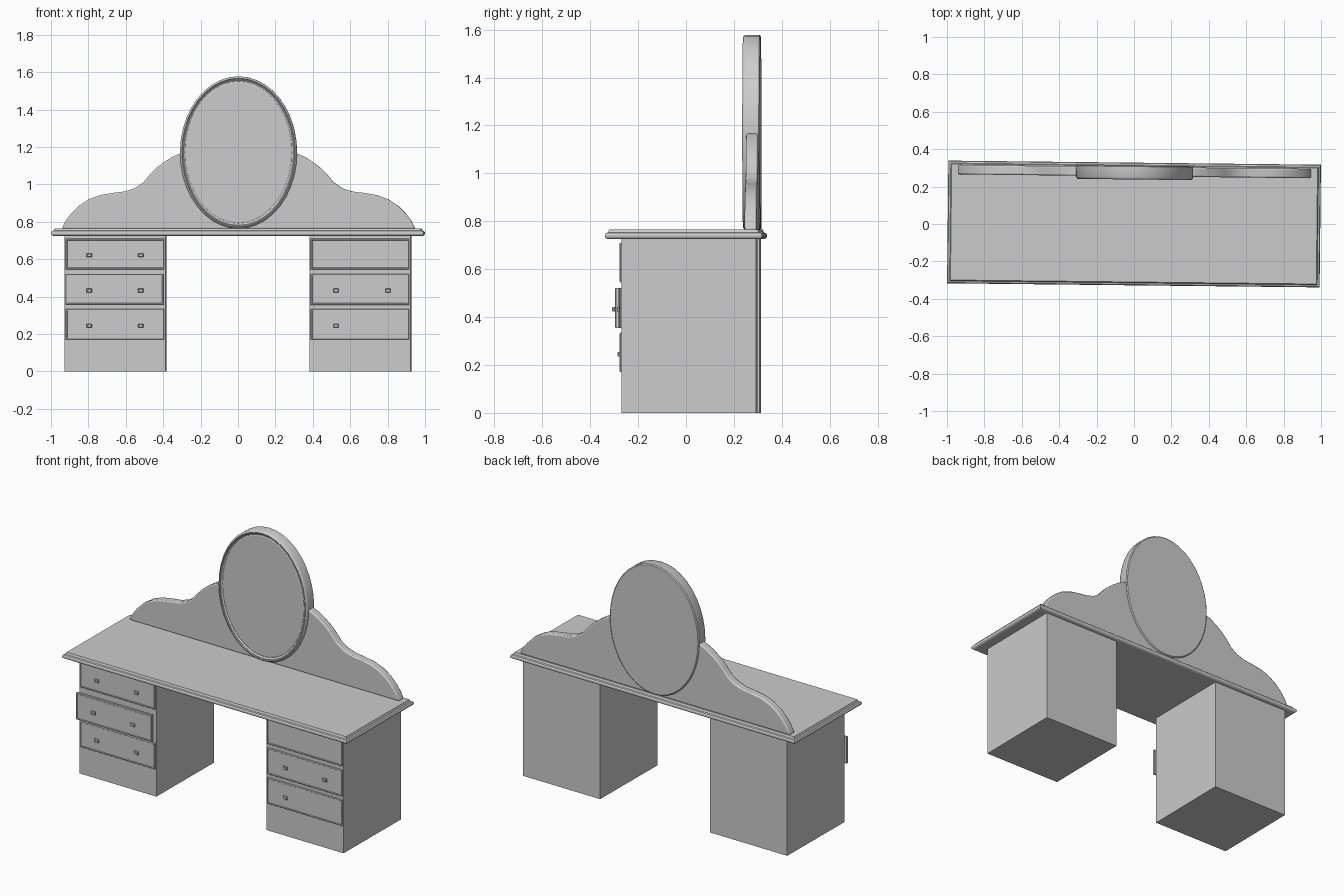
import bpy, bmesh, math

if "Cube" in bpy.data.objects:
    bpy.data.objects.remove(bpy.data.objects["Cube"])

TURN = -0.011  # the whole piece stands very slightly turned


def finish(name, bm, smooth=False, bevel=0.0):
    bmesh.ops.recalc_face_normals(bm, faces=bm.faces[:])
    me = bpy.data.meshes.new(name)
    bm.to_mesh(me)
    bm.free()
    ob = bpy.data.objects.new(name, me)
    bpy.context.collection.objects.link(ob)
    ob.rotation_euler.z = TURN
    if bevel:
        mod = ob.modifiers.new("bevel", 'BEVEL')
        mod.width = bevel
        mod.segments = 2
        mod.limit_method = 'ANGLE'
        mod.angle_limit = math.radians(50)
    if smooth:
        bpy.ops.object.select_all(action='DESELECT')
        ob.select_set(True)
        bpy.context.view_layer.objects.active = ob
        bpy.ops.object.shade_smooth_by_angle(angle=math.radians(30))
    return ob


def loft(name, rings, smooth=False):
    """Skin equal-length closed rings and cap both ends."""
    bm = bmesh.new()
    vr = [[bm.verts.new(p) for p in r] for r in rings]
    for a, b in zip(vr, vr[1:]):
        for i in range(len(a)):
            j = (i + 1) % len(a)
            bm.faces.new((a[i], a[j], b[j], b[i]))
    bm.faces.new(vr[0])
    bm.faces.new(vr[-1])
    return finish(name, bm, smooth)


def rect_xy(hx, hy, z):
    return [(-hx, -hy, z), (hx, -hy, z), (hx, hy, z), (-hx, hy, z)]


def rect_xz(x0, x1, z0, z1, y, inset=0.0):
    i = inset
    return [(x0 + i, y, z0 + i), (x1 - i, y, z0 + i),
            (x1 - i, y, z1 - i), (x0 + i, y, z1 - i)]


# Table top with moulded edge: (inset, height)
edge = [(0.012, 0.725), (0.003, 0.73), (0, 0.736), (0, 0.743),
        (0.004, 0.75), (0.013, 0.753), (0.018, 0.765)]
loft("table_top", [rect_xy(0.996 - i, 0.328 - i, z) for i, z in edge])

# Pedestals
for side, x0, x1 in (("left", -0.925, -0.385), ("right", 0.385, 0.925)):
    loft(side + "_pedestal", [rect_xz(x0, x1, 0, 0.727, y) for y in (-0.26, 0.302)])


# Drawer fronts with a raised, stepped border
def drawer(name, x0, x1, z0, z1, back, depth):
    front = back - depth
    loft(name, [rect_xz(x0, x1, z0, z1, back),
                rect_xz(x0, x1, z0, z1, front + 0.004),
                rect_xz(x0, x1, z0, z1, front, 0.003),
                rect_xz(x0, x1, z0, z1, front, 0.008),
                rect_xz(x0, x1, z0, z1, front + 0.003, 0.010)])


# Small pulls: narrow neck and wider tapered head
def pull(name, x, z, y):
    prof = [(0.6, 0.004), (0.6, -0.004), (1, -0.007), (1, -0.012), (0.7, -0.016)]
    loft(name, [rect_xz(x - 0.014 * s, x + 0.014 * s, z - 0.010 * s, z + 0.010 * s, y + d)
                for s, d in prof])


rows = [("top", 0.545, 0.71), ("middle", 0.355, 0.522), ("bottom", 0.17, 0.335)]
pulls = {("left", "top"): (-0.792, -0.517), ("left", "middle"): (-0.792, -0.517),
         ("left", "bottom"): (-0.792, -0.517), ("right", "top"): (),
         ("right", "middle"): (0.527, 0.805), ("right", "bottom"): (0.527,)}
for side, x0, x1 in (("left", -0.92, -0.392), ("right", 0.39, 0.918)):
    for row, z0, z1 in rows:
        # one drawer front stands forward of the others
        loose = (side, row) == ("left", "middle")
        back, depth = (-0.284, 0.017) if loose else (-0.257, 0.010)
        drawer(f"{side}_{row}_drawer", x0, x1, z0, z1, back, depth)
        for n, x in enumerate(pulls[(side, row)]):
            pull(f"{side}_{row}_pull_{n + 1}", x, (z0 + z1) / 2 - 0.006 if row != "bottom"
                 else 0.245, back - depth + 0.003)

# Scrolled back board
half = [(0.945, 0.763), (0.925, 0.805), (0.895, 0.845), (0.855, 0.885), (0.80, 0.921),
        (0.74, 0.943), (0.67, 0.955), (0.61, 0.962), (0.555, 0.98), (0.51, 1.01),
        (0.475, 1.052), (0.44, 1.088), (0.40, 1.118), (0.355, 1.147), (0.29, 1.175)]
outline = half + [(-x, z) for x, z in reversed(half)]
bm = bmesh.new()
f = bm.faces.new([bm.verts.new((x, 0.305, z)) for x, z in outline])
ext = bmesh.ops.extrude_face_region(bm, geom=[f], use_keep_orig=True)
bmesh.ops.translate(bm, vec=(0, -0.05, 0),
                    verts=[v for v in ext["geom"] if isinstance(v, bmesh.types.BMVert)])
finish("back_board", bm, smooth=True, bevel=0.007)


# Oval mirror with moulded frame: (inset, y)
def oval(inset, y, n=40):
    return [((0.313 - inset) * math.cos(2 * math.pi * k / n), y,
             1.171 + (0.407 - inset) * math.sin(2 * math.pi * k / n)) for k in range(n)]


frame = [(0.006, 0.312), (0, 0.307), (0, 0.250), (0.004, 0.242), (0.010, 0.238),
         (0.014, 0.242), (0.018, 0.242), (0.023, 0.247), (0.027, 0.249)]
loft("mirror_frame", [oval(i, y) for i, y in frame], smooth=True)
loft("mirror_glass", [oval(0.028, 0.252), oval(0.028, 0.248), oval(0.034, 0.246)])
